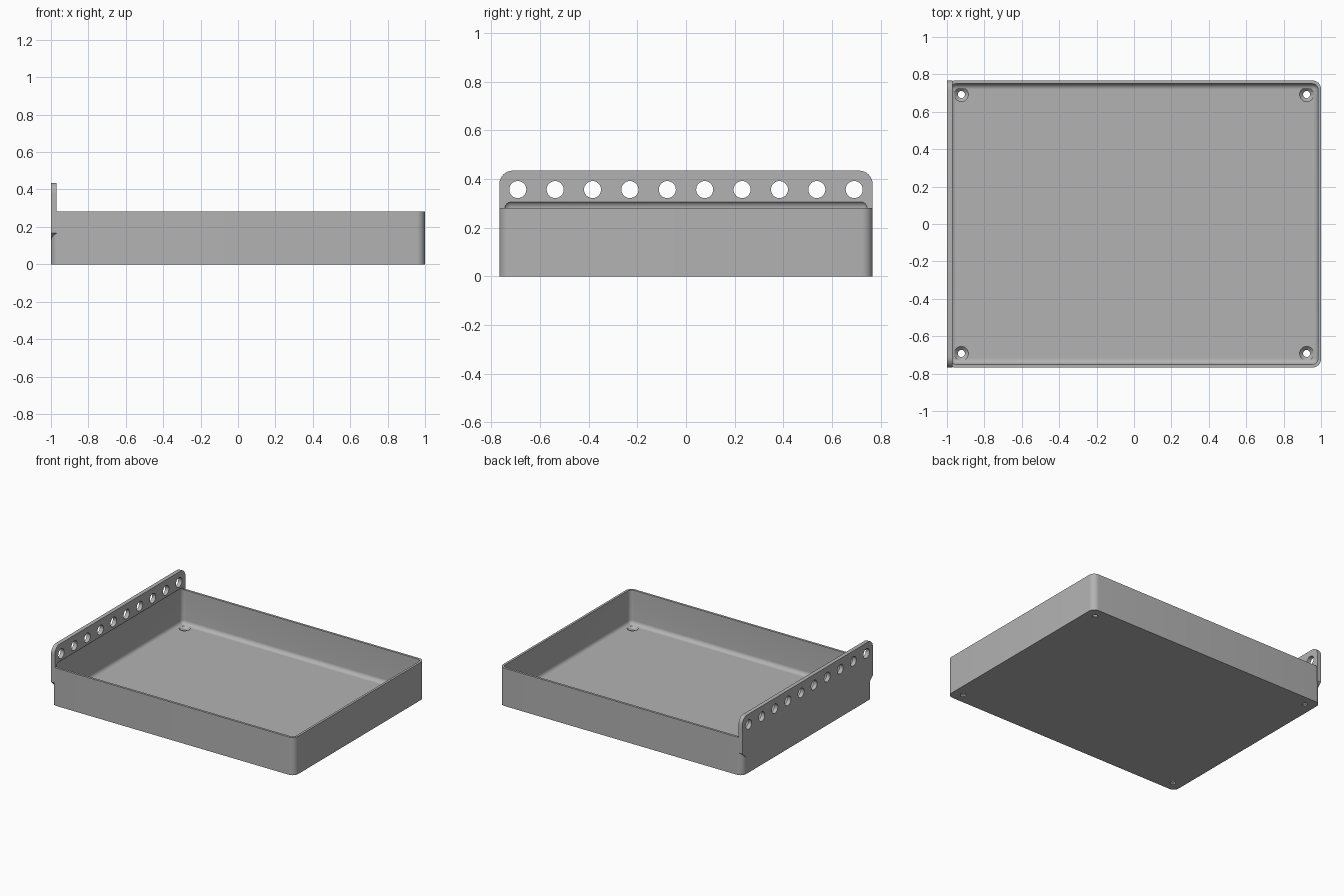
import bpy, bmesh, math
from mathutils import Matrix, Vector

if "Cube" in bpy.data.objects:
    bpy.data.objects.remove(bpy.data.objects["Cube"])

HALF_Y = 0.767
RIM = 0.281        # tray height
TOP = 0.435        # flange height
WALL = 0.017
FLOOR = 0.028
PLATE = 0.03       # flange thickness

grey = bpy.data.materials.new("plain grey")
grey.use_nodes = True
colour = (0.45, 0.45, 0.45, 1)
grey.diffuse_color = colour
grey.node_tree.nodes["Principled BSDF"].inputs["Base Color"].default_value = colour


def make_object(name, bm):
    bmesh.ops.recalc_face_normals(bm, faces=bm.faces)
    mesh = bpy.data.meshes.new(name)
    bm.to_mesh(mesh)
    bm.free()
    mesh.materials.append(grey)
    obj = bpy.data.objects.new(name, mesh)
    bpy.context.collection.objects.link(obj)
    return obj


def rounded_box(name, low, high, radius, edge_rule):
    """Box whose edges passing edge_rule are rounded."""
    low, high = Vector(low), Vector(high)
    bm = bmesh.new()
    bmesh.ops.create_cube(bm, size=1)
    for v in bm.verts:
        v.co = (low + high) / 2 + v.co * (high - low)
    edges = [e for e in bm.edges if edge_rule(*[v.co for v in e.verts])]
    bmesh.ops.bevel(bm, geom=edges, offset=radius, segments=8, profile=0.5,
                    affect='EDGES', clamp_overlap=True)
    return make_object(name, bm)


def add_cone(bm, r1, r2, depth, matrix):
    bmesh.ops.create_cone(bm, cap_ends=True, segments=32, radius1=r1,
                          radius2=r2, depth=depth, matrix=matrix)


def combine(target, other, operation):
    mod = target.modifiers.new(operation.title(), 'BOOLEAN')
    mod.operation, mod.object, mod.solver = operation, other, 'EXACT'
    bpy.context.view_layer.objects.active = target
    bpy.ops.object.modifier_apply(modifier=mod.name)
    bpy.data.objects.remove(other)


# Tray body with rounded upright corners
tray = rounded_box("tray", (-1, -HALF_Y, 0), (1, HALF_Y, RIM), 0.045,
                   lambda a, b: abs(a.z - b.z) > 0.1)

# Flange plate: rounded top corners, chamfered lower corners
r = 0.055
half = [(HALF_Y - 0.038, 0.13), (HALF_Y, 0.167)]
for i in range(9):
    a = math.radians(90) * i / 8
    half.append((HALF_Y - r + r * math.cos(a), TOP - r + r * math.sin(a)))
outline = half + [(-y, z) for y, z in reversed(half)]
bm = bmesh.new()
face = bm.faces.new([bm.verts.new((-1, y, z)) for y, z in outline])
side = bmesh.ops.extrude_face_region(bm, geom=[face])["geom"]
bmesh.ops.translate(bm, vec=(PLATE, 0, 0),
                    verts=[g for g in side if isinstance(g, bmesh.types.BMVert)])
combine(tray, make_object("flange", bm), 'UNION')

# Cavity, rounded on every edge, undercutting the flange slightly
cavity = rounded_box("cavity", (-1 + WALL, -HALF_Y + WALL, FLOOR),
                     (1 - WALL, HALF_Y - WALL, RIM + 0.03), 0.03,
                     lambda a, b: True)
combine(tray, cavity, 'DIFFERENCE')

# Row of round holes through the flange
bm = bmesh.new()
for i in range(10):
    place = Matrix.Translation((-0.985, (i - 4.5) * 0.1537, 0.357))
    add_cone(bm, 0.035, 0.035, 0.2, place @ Matrix.Rotation(math.pi / 2, 4, 'Y'))
combine(tray, make_object("flange_holes", bm), 'DIFFERENCE')

# Countersunk screw holes in the floor corners
drills, sinks = bmesh.new(), bmesh.new()
for x in (-0.923, 0.923):
    for y in (-0.692, 0.692):
        add_cone(drills, 0.019, 0.019, 0.2, Matrix.Translation((x, y, 0)))
        add_cone(sinks, 0.017, 0.039, 0.022,
                 Matrix.Translation((x, y, FLOOR - 0.01)))
combine(tray, make_object("countersinks", sinks), 'DIFFERENCE')
combine(tray, make_object("screw_holes", drills), 'DIFFERENCE')

# Smooth fillets, sharp corners
bpy.ops.object.select_all(action='DESELECT')
tray.select_set(True)
bpy.context.view_layer.objects.active = tray
bpy.ops.object.shade_smooth_by_angle(angle=math.radians(30))
